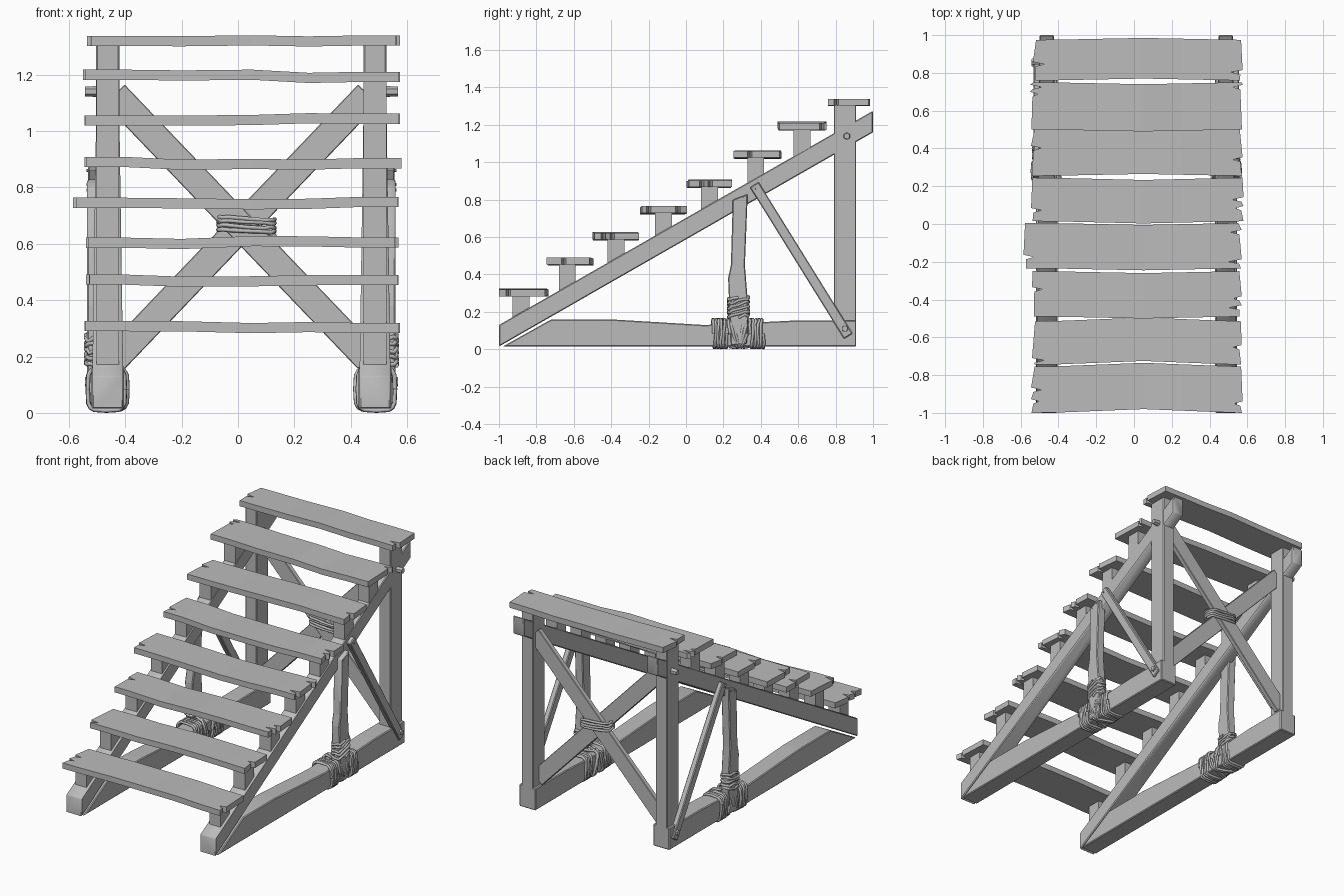
import bpy, bmesh, math, random
from mathutils import Vector

random.seed(4)
cube = bpy.data.objects.get("Cube")
if cube:
    bpy.data.objects.remove(cube, do_unlink=True)

wood = bpy.data.materials.new("grey_wood")
wood.use_nodes = True
GREY = (0.5, 0.5, 0.5, 1)
wood.diffuse_color = GREY
wood.node_tree.nodes["Principled BSDF"].inputs["Base Color"].default_value = GREY

MID = 0.012   # centre of the frame
SIDE = 0.474  # distance from centre to each side frame


def finish(name, bm, smooth=False):
    bmesh.ops.recalc_face_normals(bm, faces=bm.faces[:])
    me = bpy.data.meshes.new(name)
    bm.to_mesh(me)
    bm.free()
    me.materials.append(wood)
    ob = bpy.data.objects.new(name, me)
    bpy.context.scene.collection.objects.link(ob)
    if smooth:
        bpy.ops.object.select_all(action='DESELECT')
        ob.select_set(True)
        bpy.context.view_layer.objects.active = ob
        bpy.ops.object.shade_smooth_by_angle(angle=math.radians(35))
    return ob


def slab(name, outline, place, bevel=0.006):
    """Join two copies of an outline; place(point, end) gives each position."""
    bm = bmesh.new()
    a, b = [[bm.verts.new(place(p, e)) for p in outline] for e in (-1, 1)]
    bm.faces.new(a)
    bm.faces.new(b)
    for i in range(len(a)):
        j = (i + 1) % len(a)
        bm.faces.new((a[i], a[j], b[j], b[i]))
    bmesh.ops.recalc_face_normals(bm, faces=bm.faces[:])
    if bevel:
        bmesh.ops.bevel(bm, geom=bm.edges[:], offset=bevel, segments=1, affect='EDGES')
    return finish(name, bm, True)


def side_slab(name, outline, side, centre, half, bevel=0.005):
    """Side silhouette in (y, z), with an optional half thickness per point."""
    def place(p, e):
        h = p[2] if len(p) > 2 else half
        return (MID + side * (centre + e * h), p[0], p[1])
    return slab(name, outline, place, bevel)


def rect(y0, y1, z0, z1):
    return [(y0, z0), (y1, z0), (y1, z1), (y0, z1)]


def strip(a, b, w):
    """Rectangle outline along the line a-b."""
    a, b = Vector(a), Vector(b)
    n = (b - a).orthogonal().normalized() * w / 2
    return [a + n, b + n, b - n, a - n]


def coil(name, centre, u, v, axis, turns, jitter=0.004, thick=0.008):
    """Rope wound in rounded-square loops."""
    cu = bpy.data.curves.new(name, 'CURVE')
    cu.dimensions = '3D'
    cu.bevel_depth = thick
    cu.bevel_resolution = 1
    n = turns * 16
    sp = cu.splines.new('POLY')
    sp.points.add(n)
    def box(t):
        return math.copysign(abs(t) ** 0.45, t)
    for i, pt in enumerate(sp.points):
        t = 2 * math.pi * i / 16
        wob = random.uniform(-jitter, jitter)
        k = i / n - 0.5
        p = (Vector(centre) + Vector(u) * box(math.cos(t)) + Vector(v) * box(math.sin(t))
             + Vector(axis) * k + Vector(axis).normalized() * wob)
        pt.co = (*p, 1)
    cu.materials.append(wood)
    ob = bpy.data.objects.new(name, cu)
    bpy.context.scene.collection.objects.link(ob)


def bolt(name, x, y, z, side, r, depth):
    bm = bmesh.new()
    bmesh.ops.create_cone(bm, cap_ends=True, segments=6, radius1=r, radius2=r * 0.85, depth=depth)
    for v in bm.verts:
        v.co = Vector((x + side * v.co.z, y + v.co.x, z + v.co.y))
    finish(name, bm)


def plank(name, y0, y1, top, x0, x1, left, right, bend, thick=0.036):
    """Warped board with split ends; left and right list the split positions."""
    d = y1 - y0
    def end(x, inward, splits):
        pts = [(x + inward * random.uniform(0, 0.015), y0)]
        for s in splits:
            y = y0 + s * d
            depth = random.uniform(0.04, 0.07)
            pts += [(x + inward * 0.012, y - 0.012), (x + inward * depth, y),
                    (x, y + 0.012)]
        return pts + [(x + inward * random.uniform(0, 0.02), y1)]
    outline = end(x1, -1, right) + end(x0, 1, left)[::-1]
    bm = bmesh.new()
    bm.faces.new([bm.verts.new((x, y, 0)) for x, y in outline])
    cuts = (-0.4, -0.2, 0.05, 0.25, 0.42)
    for c in cuts:
        bmesh.ops.bisect_plane(bm, geom=bm.verts[:] + bm.edges[:] + bm.faces[:],
                               plane_co=(c, 0, 0), plane_no=(1, 0, 0))
    waves = [random.uniform(-0.006, 0.006) for _ in cuts]
    for v in bm.verts:
        i = min(range(len(cuts)), key=lambda k: abs(cuts[k] - v.co.x))
        v.co.z = top + waves[i]
        v.co.y += bend * max(0, 1 - abs(v.co.x - 0.05) / 0.5)
    ext = bmesh.ops.extrude_face_region(bm, geom=bm.faces[:])
    for v in ext["geom"]:
        if isinstance(v, bmesh.types.BMVert):
            v.co.z -= thick
    finish(name, bm)


# Treads: front, back, top, left end, right end, splits, sideways bend
treads = [
    (-1.0, -0.755, 0.322, -0.545, 0.575, (0.25, 0.5), (0.2,), 0.02),
    (-0.745, -0.515, 0.487, -0.54, 0.57, (0.1,), (0.4,), 0.02),
    (-0.49, -0.25, 0.622, -0.54, 0.57, (0.6,), (0.2, 0.4), -0.01),
    (-0.235, 0.005, 0.762, -0.585, 0.57, (0.25,), (0.15, 0.8), -0.01),
    (0.015, 0.245, 0.902, -0.545, 0.58, (0.25,), (0.3, 0.5), -0.012),
    (0.255, 0.5, 1.06, -0.545, 0.575, (0.6,), (0.35,), 0.01),
    (0.5, 0.75, 1.212, -0.55, 0.575, (0.75, 0.9), (0.9,), -0.01),
    (0.76, 0.975, 1.34, -0.535, 0.575, (0.4,), (0.2,), 0.01),
]
for i, t in enumerate(treads):
    plank(f"tread_{i + 1}", *t)

for side, tag in ((-1, "right"), (1, "left")):
    # Sloping stringer, slimmer towards the top
    side_slab(f"{tag}_stringer", [(-1, 0.015, 0.055), (1, 1.16, 0.038),
                                  (1, 1.275, 0.038), (-1, 0.13, 0.055)], side, SIDE, 0)
    # Ground beam with an uneven top
    side_slab(f"{tag}_ground_beam", [(-0.98, 0.015), (0.91, 0.015), (0.91, 0.155), (0.6, 0.155),
                                     (0.1, 0.13), (-0.4, 0.16), (-0.72, 0.16)], side, SIDE, 0.058)
    # Rear post
    side_slab(f"{tag}_rear_post", rect(0.79, 0.91, 0.02, 1.31), side, SIDE, 0.041)
    # Blocks carrying the treads
    for i, t in enumerate(treads[:-1]):
        y = (t[0] + t[1]) / 2 - 0.005
        side_slab(f"{tag}_tread_block_{i + 1}", rect(y - 0.045, y + 0.045, 0.64 + 0.57 * y, t[2] - 0.025),
                  side, SIDE, 0.04, 0)
    # Upright strut and diagonal strut on the outer face
    side_slab(f"{tag}_upright_strut", [(0.24, 0.02), (0.325, 0.03), (0.335, 0.2), (0.315, 0.45), (0.33, 0.83),
                                       (0.25, 0.8), (0.24, 0.45), (0.225, 0.38)], side, SIDE + 0.045, 0.028)
    side_slab(f"{tag}_diagonal_strut", strip((0.365, 0.88), (0.868, 0.07), 0.055),
              side, SIDE + 0.052, 0.018)
    # Rope lashings
    x = MID + side * (SIDE + 0.005)
    for y, part in ((0.18, "front"), (0.378, "rear")):
        coil(f"{tag}_beam_rope_{part}", (x, y, 0.084), (0.066, 0, 0), (0, 0, 0.076), (0, 0.075, 0), 5)
    x = MID + side * (SIDE + 0.045)
    coil(f"{tag}_strut_rope", (x, 0.28, 0.225), (0.032, 0, 0), (0, 0.054, 0.012), (0, 0, 0.11), 5, 0.008)
    for s in (-1, 1):
        coil(f"{tag}_cross_rope_{s + 2}", (MID + side * SIDE, 0.28, 0.084), (0.07, s * 0.03, 0),
             (0, s * 0.02, 0.074), (0, 0.03, 0), 2)
    # Bolts and nails
    for y, z in ((0.86, 1.14), (0.85, 0.11)):
        bolt(f"{tag}_bolt", MID + side * 0.53, y, z, side, 0.02, 0.05)
    for y, z in ((0.27, 0.79), (0.31, 0.81), (0.375, 0.86), (0.28, 0.06)):
        bolt(f"{tag}_nail", MID + side * 0.545, y, z, side, 0.006, 0.01)

# Crossed braces between the rear posts
for s, y in ((-1, 0.835), (1, 0.868)):
    slab("cross_brace_" + ("front" if s < 0 else "rear"),
         strip((MID - s * 0.45, 0.19), (MID + s * 0.45, 1.13), 0.1),
         lambda p, e, y=y: (p[0], y + e * 0.016, p[1]), 0.003)
coil("cross_brace_rope", (0.03, 0.85, 0.665), (0.1, 0, -0.008), (0, 0.042, 0), (0, 0, 0.06), 4)
